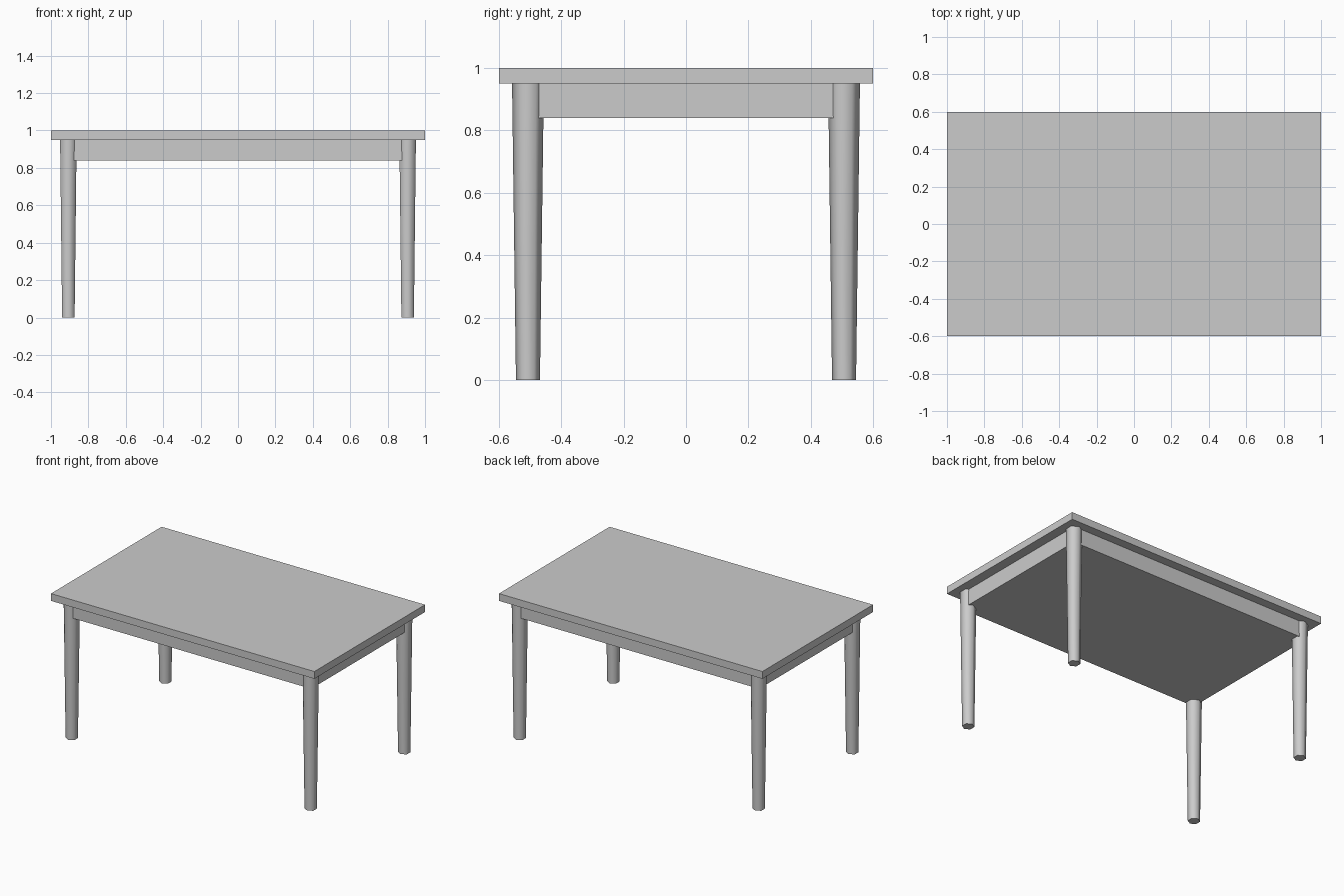
import bpy, math

if "Cube" in bpy.data.objects:
    bpy.data.objects.remove(bpy.data.objects["Cube"])

wood = bpy.data.materials.new("light grey")
wood.diffuse_color = (0.6, 0.6, 0.6, 1)
wood.use_nodes = True
wood.node_tree.nodes["Principled BSDF"].inputs["Base Color"].default_value = wood.diffuse_color


def box(name, sx, sy, z0, z1):
    bpy.ops.mesh.primitive_cube_add(size=1, location=(0, 0, (z0 + z1) / 2))
    o = bpy.context.object
    o.name = name
    o.scale = (sx, sy, z1 - z0)
    bpy.ops.object.transform_apply(location=False, rotation=False, scale=True)
    o.data.materials.append(wood)
    return o


def leg(name, x, y):
    # tapered six-sided leg with smooth sides, points towards front and back
    h = 0.95
    bpy.ops.mesh.primitive_cone_add(vertices=6, radius1=0.0385, radius2=0.051,
                                    depth=h, location=(x, y, h / 2))
    o = bpy.context.object
    o.name = name
    bpy.ops.object.shade_smooth_by_angle(angle=math.radians(65))
    o.data.materials.append(wood)
    return o


# table top slab
box("table_top", 2.0, 1.2, 0.95, 1.0)

# solid apron block under the top, its corners buried in the legs
box("apron", 1.866, 1.078, 0.84, 0.95)

# four legs
for side, sx in (("left", -1), ("right", 1)):
    for end, sy in (("front", -1), ("back", 1)):
        leg(f"{end}_{side}_leg", sx * 0.907, sy * 0.507)
